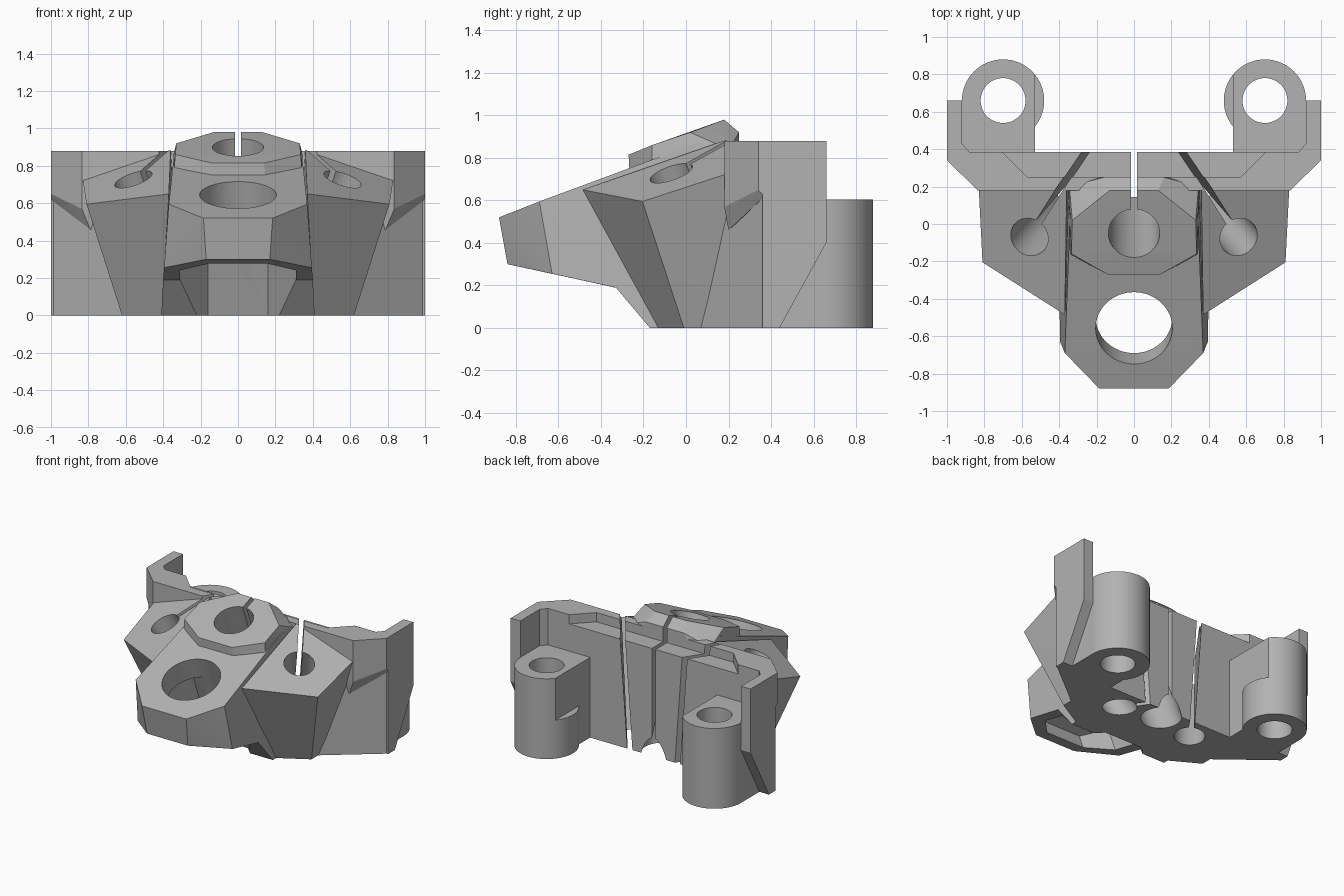
import bpy, bmesh
from mathutils import Vector, Matrix

cube = bpy.data.objects.get("Cube")
if cube:
    bpy.data.objects.remove(cube, do_unlink=True)

grey = bpy.data.materials.new("plain grey")
grey.use_nodes = True
grey.diffuse_color = (0.45, 0.45, 0.45, 1)
grey.node_tree.nodes["Principled BSDF"].inputs["Base Color"].default_value = (0.45, 0.45, 0.45, 1)


def add_object(name, bm):
    bmesh.ops.recalc_face_normals(bm, faces=bm.faces)
    mesh = bpy.data.meshes.new(name)
    bm.to_mesh(mesh)
    bm.free()
    mesh.materials.append(grey)
    obj = bpy.data.objects.new(name, mesh)
    bpy.context.collection.objects.link(obj)
    return obj


def mirrored(points):
    return list(points) + [(-x, y, z) for x, y, z in points]


def hull(name, points):
    """Convex solid around a few corner points."""
    bm = bmesh.new()
    for p in points:
        bm.verts.new(p)
    out = bmesh.ops.convex_hull(bm, input=bm.verts)
    loose = [g for g in out["geom_interior"] if isinstance(g, bmesh.types.BMVert)]
    bmesh.ops.delete(bm, geom=loose, context="VERTS")
    bmesh.ops.dissolve_limit(bm, angle_limit=0.002, verts=bm.verts, edges=bm.edges)
    return add_object(name, bm)


def prism(name, outline, low, high):
    return hull(name, [(x, y, z) for x, y in outline for z in (low, high)])


def rod(name, start, end, radius, extra=0.0):
    """Cylinder between two points, lengthened at both ends."""
    a, b = Vector(start), Vector(end)
    axis = b - a
    turn = axis.to_track_quat("Z", "Y").to_matrix().to_4x4()
    bm = bmesh.new()
    bmesh.ops.create_cone(bm, cap_ends=True, segments=64, radius1=radius, radius2=radius,
                          depth=axis.length + 2 * extra,
                          matrix=Matrix.Translation((a + b) / 2) @ turn)
    return add_object(name, bm)


def slit(name, start, end, toward, width, length):
    """Thin slot running from a hole axis out toward a direction."""
    a, b = Vector(start), Vector(end)
    up = (b - a).normalized()
    side = up.cross(Vector(toward)).normalized() * width / 2
    out = side.cross(up).normalized() * length
    ends = (a - up * 0.3, b + up * 0.3)
    return hull(name, [p + s + o for p in ends for s in (side, -side)
                       for o in (Vector(), out)])


parts, cutters = [], []

# Back wall: upper band with chamfered ends, and the lower footprint
parts.append(hull("wall_upper", mirrored([
    (1, 0.34, 0.88), (0.835, 0.18, 0.88), (1, 0.385, 0.88),
    (1, 0.34, 0.65), (0.835, 0.18, 0.57), (0.79, 0.2, 0.46),
    (1, 0.37, 0.62), (1, 0.385, 0.62)])))
parts.append(prism("wall_lower", [(1, 0.385), (1, 0.37), (0.62, 0.07),
                                  (-0.62, 0.07), (-1, 0.37), (-1, 0.385)], 0, 0.62))

# Forward arm, trunk below it, and the raised cap
parts.append(hull("arm", mirrored([
    (0.185, -0.88, 0.52), (0.37, -0.69, 0.595), (0.34, 0.08, 0.88),
    (0.17, -0.84, 0.3), (0.395, -0.63, 0.255), (0.4, -0.33, 0.19), (0.4, 0.08, 0.1)])))
parts.append(hull("trunk", mirrored([
    (0.4, -0.33, 0.19), (0.41, -0.17, 0), (0.41, 0.2, 0),
    (0.37, -0.32, 0.5), (0.34, 0.2, 0.86)])))
parts.append(hull("cap", mirrored([
    (0.14, -0.27, 0.815), (0.335, -0.16, 0.86), (0.33, 0.02, 0.92), (0.13, 0.18, 0.98),
    (0.145, -0.265, 0.72), (0.345, -0.16, 0.74), (0.345, 0.12, 0.86),
    (0.345, 0.2, 0.84), (0.16, 0.25, 0.92), (0.22, 0.25, 0.8)])))

for s, side in ((1, "left"), (-1, "right")):
    def flip(points):
        return [(s * p[0],) + tuple(p[1:]) for p in points]

    # Slanted screw pod
    parts.append(hull(side + "_pod", flip([
        (0.83, 0.19, 0.724), (0.81, -0.205, 0.595), (0.37, -0.485, 0.65), (0.36, 0.19, 0.885),
        (0.62, 0.19, 0), (0.62, -0.01, 0), (0.41, -0.13, 0), (0.3, 0.19, 0)])))
    # Side wing with a small inner corner fillet
    parts.append(hull(side + "_wing", [(s * x, y, z) for x in (0.92, 1) for y, z in (
        (0.36, 0), (0.44, 0), (0.66, 0.4), (0.66, 0.88), (0.36, 0.88))]))
    parts.append(prism(side + "_fillet", flip([(0.95, 0.43), (0.92, 0.43), (0.88, 0.385),
                                               (0.88, 0.36), (0.95, 0.36)]), 0, 0.88))
    # Mounting boss and the block joining it to the wall
    parts.append(rod(side + "_boss", (s * 0.7, 0.66, 0), (s * 0.7, 0.66, 0.605), 0.22))
    parts.append(prism(side + "_boss_block", flip([(0.53, 0.36), (0.92, 0.36),
                                                   (0.92, 0.66), (0.53, 0.66)]), 0, 0.605))
    cutters.append(prism(side + "_boss_notch", flip([(0.53, 0.42), (0.4, 0.42),
                                                     (0.4, 0.95), (0.53, 0.95)]), 0.29, 0.7))
    cutters.append(rod(side + "_boss_hole", (s * 0.7, 0.66, 0), (s * 0.7, 0.66, 0.6), 0.12, 0.1))
    # Tilted pod hole and its slit
    low, high = (s * 0.31, 0.22, 0), (s * 0.56, -0.07, 0.73)
    cutters.append(rod(side + "_pod_hole", low, high, 0.105, 0.2))
    cutters.append(slit(side + "_pod_slit", low, high, (s * -0.26, 0.41, 0.23), 0.035, 0.65))

# Central hole with slit
low, high = (0, 0.29, 0), (0, -0.05, 0.9)
cutters.append(rod("cap_hole", low, high, 0.137, 0.2))
cutters.append(slit("cap_slit", low, high, (0, 1, 0.37), 0.03, 0.6))

# Large arm hole and the pocket beneath it
cutters.append(rod("arm_hole", (0, -0.47, 0.41), (0, -0.555, 0.64), 0.205, 0.1))
tilt = 0.37
pocket = []
for x, y in ((0.31, -0.26), (0.16, -0.11), (0.16, -0.63), (0.31, -0.48)):
    top = (0.67 + tilt * y) / (1 + tilt * tilt)
    pocket += [(x, y - tilt * z, z) for z in (-0.1, top)]
cutters.append(hull("arm_pocket", mirrored(pocket)))

# Ledge along the back of the wall
cutters.append(prism("wall_ledge", [(0.57, 0.25), (0.72, 0.4), (-0.72, 0.4), (-0.57, 0.25)],
                     0.81, 1.1))

# Merge the solids, then cut the holes
body = parts.pop(0)
body.name = "bracket_body"
bpy.context.view_layer.objects.active = body
for operation, group in (("UNION", parts), ("DIFFERENCE", cutters)):
    for other in group:
        mod = body.modifiers.new(operation, "BOOLEAN")
        mod.operation, mod.object, mod.solver = operation, other, "EXACT"
        bpy.ops.object.modifier_apply(modifier=mod.name)
        bpy.data.objects.remove(other, do_unlink=True)

bpy.ops.object.select_all(action="DESELECT")
body.select_set(True)
bpy.ops.object.shade_smooth_by_angle(angle=0.35)
